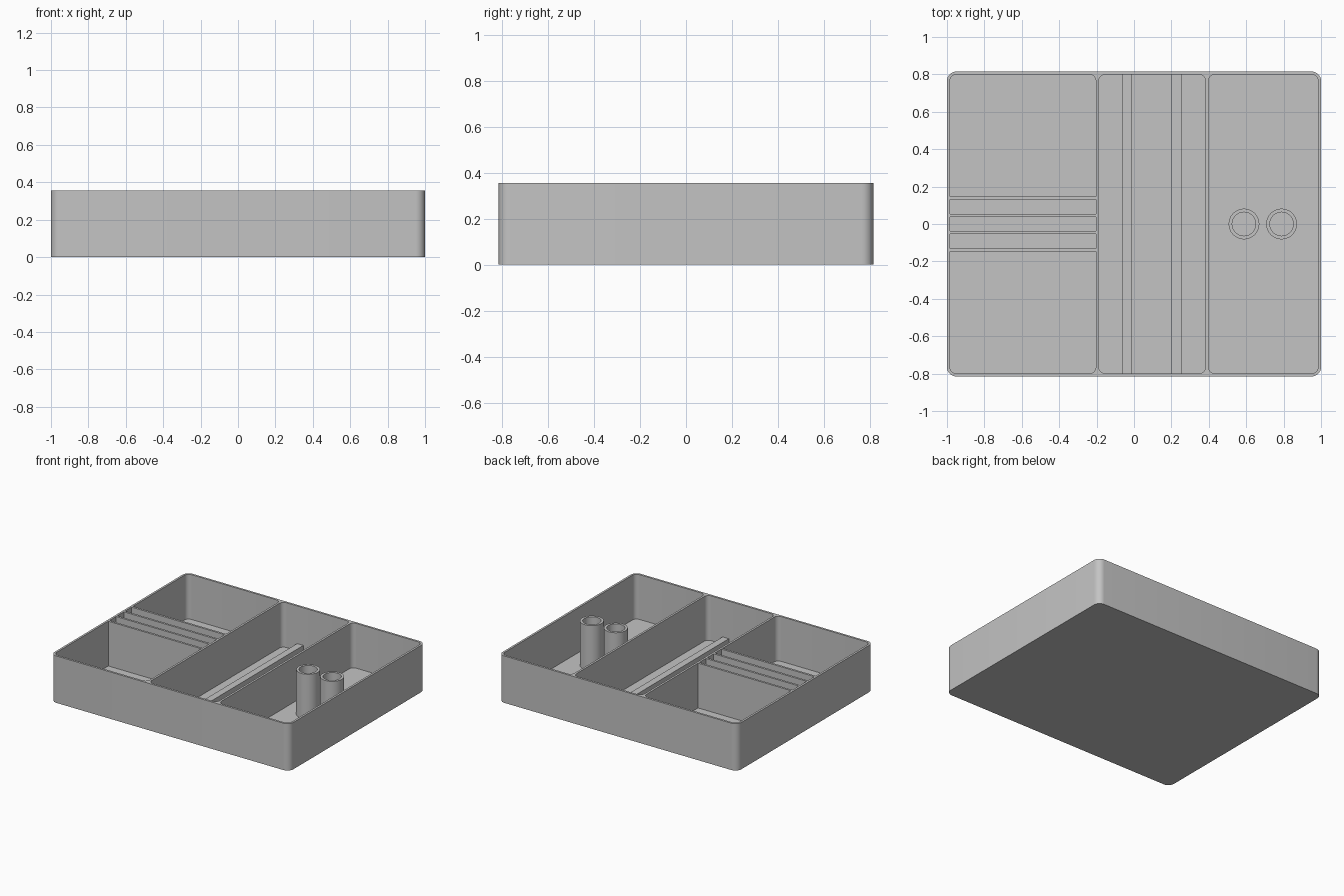
import bpy, bmesh, math

cube = bpy.data.objects.get("Cube")
if cube:
    bpy.data.objects.remove(cube, do_unlink=True)

HEIGHT, WALL = 0.355, 0.016
HALF_X, HALF_Y = 1.0, 0.815
IN_X, IN_Y = HALF_X - WALL, HALF_Y - WALL

grey = bpy.data.materials.new("plain_grey")
grey.use_nodes = True
grey.diffuse_color = (0.55, 0.55, 0.55, 1)
grey.node_tree.nodes["Principled BSDF"].inputs["Base Color"].default_value = grey.diffuse_color


def finish(name, bm):
    bmesh.ops.recalc_face_normals(bm, faces=bm.faces)
    mesh = bpy.data.meshes.new(name)
    bm.to_mesh(mesh)
    bm.free()
    mesh.materials.append(grey)
    obj = bpy.data.objects.new(name, mesh)
    bpy.context.collection.objects.link(obj)
    return obj


def smooth(obj):
    bpy.ops.object.select_all(action='DESELECT')
    obj.select_set(True)
    bpy.context.view_layer.objects.active = obj
    bpy.ops.object.shade_smooth_by_angle(angle=math.radians(30))


def block(name, x0, x1, y0, y1, z0, z1, radius=0):
    """Box with optionally rounded vertical corners."""
    bm = bmesh.new()
    bmesh.ops.create_cube(bm, size=1)
    for v in bm.verts:
        v.co.x = x1 if v.co.x > 0 else x0
        v.co.y = y1 if v.co.y > 0 else y0
        v.co.z = z1 if v.co.z > 0 else z0
    if radius:
        upright = [e for e in bm.edges
                   if abs(e.verts[0].co.z - e.verts[1].co.z) > 0.01]
        bmesh.ops.bevel(bm, geom=upright, offset=radius, segments=8,
                        profile=0.5, affect='EDGES')
    return finish(name, bm)


def tube(name, x, y, outer, inner, z0, z1, sides=48):
    """Open ring, revolved from a rectangular section."""
    bm = bmesh.new()
    section = [(inner, z0), (outer, z0), (outer, z1), (inner, z1)]
    rings = []
    for i in range(sides):
        a = 2 * math.pi * i / sides
        rings.append([bm.verts.new((x + r * math.cos(a), y + r * math.sin(a), z))
                      for r, z in section])
    for i, ring in enumerate(rings):
        following = rings[(i + 1) % sides]
        for j in range(4):
            k = (j + 1) % 4
            bm.faces.new((ring[j], following[j], following[k], ring[k]))
    obj = finish(name, bm)
    smooth(obj)
    return obj


# Tray shell with three rounded compartments cut from it
tray = block("tray", -HALF_X, HALF_X, -HALF_Y, HALF_Y, 0, HEIGHT, 0.05)
pockets = [(-IN_X, -0.204), (-0.188, 0.382), (0.398, IN_X)]
cutters = []
for x0, x1 in pockets:
    cutter = block("pocket_cutter", x0, x1, -IN_Y, IN_Y, WALL, HEIGHT + 0.1, 0.034)
    cutter.hide_render = True
    mod = tray.modifiers.new("pocket", 'BOOLEAN')
    mod.operation, mod.solver, mod.object = 'DIFFERENCE', 'EXACT', cutter
    cutters.append(cutter)
depsgraph = bpy.context.evaluated_depsgraph_get()
carved = bpy.data.meshes.new_from_object(tray.evaluated_get(depsgraph))
tray.modifiers.clear()
tray.data = carved
for cutter in cutters:
    bpy.data.objects.remove(cutter, do_unlink=True)
smooth(tray)

# Four thin ribs across the left-hand compartment
for i in range(4):
    y = (i - 1.5) * 0.093
    block(f"slot_rib_{i + 1}", *pockets[0], y - WALL / 2, y + WALL / 2, WALL, HEIGHT)

# Two low rails along the middle compartment floor
for i, x in enumerate((-0.038, 0.227)):
    block(f"floor_rail_{i + 1}", x - 0.026, x + 0.026, -IN_Y, IN_Y, WALL, 0.07)

# Pair of upright tubes in the other end compartment
for i, x in enumerate((0.588, 0.789)):
    tube(f"holder_tube_{i + 1}", x, 0, 0.082, 0.063, WALL, HEIGHT)
